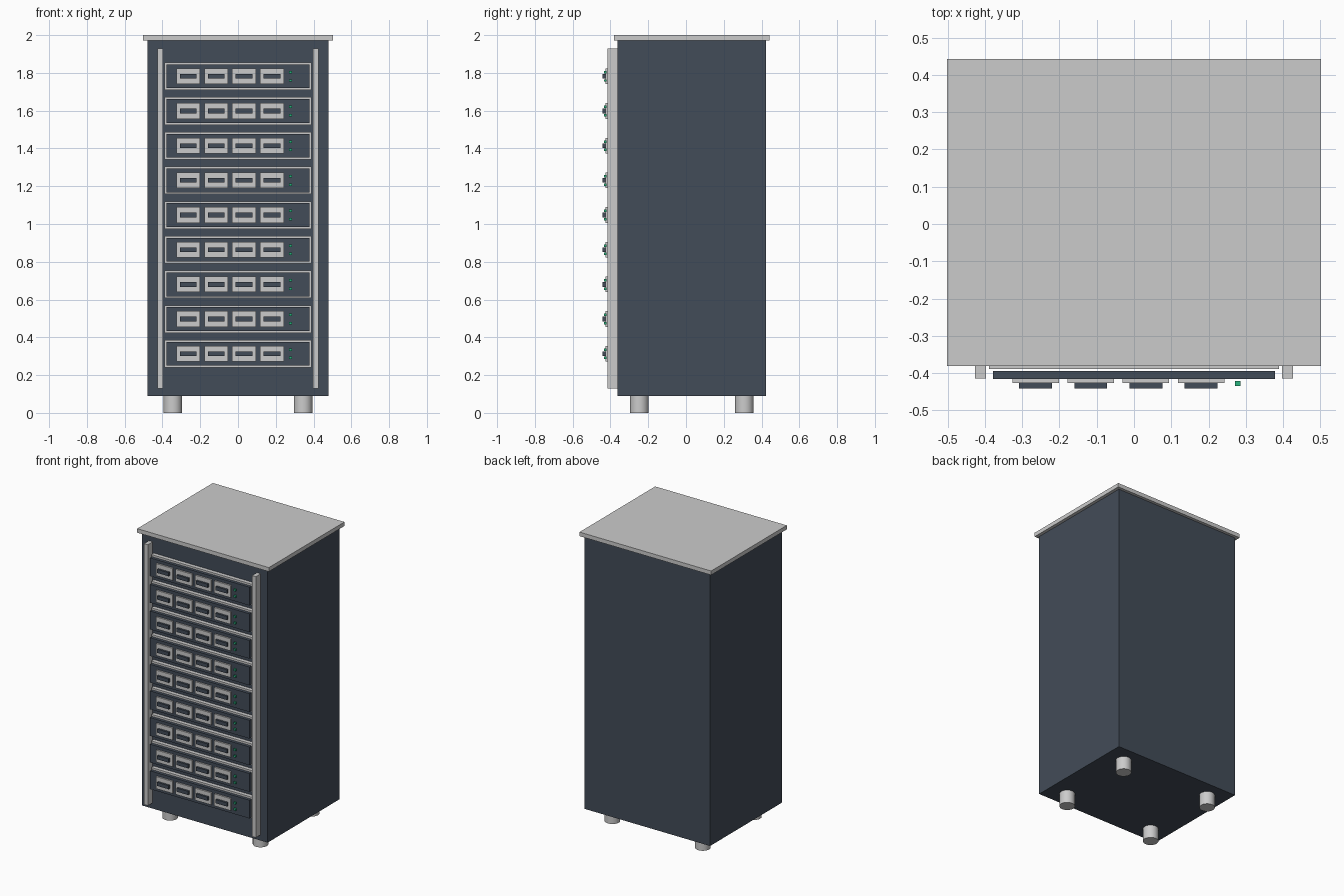
import bpy

if "Cube" in bpy.data.objects:
    bpy.data.objects.remove(bpy.data.objects["Cube"])


def material(name, color):
    m = bpy.data.materials.new(name)
    m.diffuse_color = color
    m.use_nodes = True
    m.node_tree.nodes["Principled BSDF"].inputs["Base Color"].default_value = m.diffuse_color
    return m


DARK = material("dark_metal", (0.055, 0.072, 0.098, 1))
GREEN = material("green_light", (0.02, 0.45, 0.2, 1))


def box(name, x, y, z, mat=None):
    """Box from (min, max) ranges on each axis."""
    bpy.ops.mesh.primitive_cube_add(size=1, location=[sum(r) / 2 for r in (x, y, z)])
    ob = bpy.context.object
    ob.name = name
    ob.scale = [r[1] - r[0] for r in (x, y, z)]
    bpy.ops.object.transform_apply(location=False, rotation=False, scale=True)
    if mat:
        ob.data.materials.append(mat)
    return ob


def span(centre, size):
    return (centre - size / 2, centre + size / 2)


# Cabinet and overhanging lid
MID_Y = 0.031
box("cabinet", (-0.48, 0.48), (-0.362, 0.423), (0.09, 1.972), DARK)
box("lid", (-0.502, 0.502), (-0.381, 0.443), (1.972, 2.0))

# Feet and front rails on both sides
for side in (-1, 1):
    box("front_rail", span(side * 0.412, 0.029), (-0.415, -0.362), (0.13, 1.93))
    for end in (-1, 1):
        bpy.ops.mesh.primitive_cylinder_add(
            vertices=24, radius=0.049, depth=0.09,
            location=(side * 0.345, MID_Y + end * 0.278, 0.045))
        bpy.context.object.name = "foot"
        bpy.ops.object.shade_smooth_by_angle()

# Nine server units: backing plate, front panel, drive bays, status lights
for i in range(9):
    z = 0.313 + i * 0.1836
    box("unit_plate", span(0, 0.778), (-0.389, -0.362), span(z, 0.146))
    box("unit_panel", span(0, 0.758), (-0.416, -0.395), span(z, 0.126), DARK)
    for k in range(4):
        x = -0.264 + k * 0.148
        box("drive_bay", span(x, 0.125), (-0.427, -0.416), span(z, 0.083))
        box("drive_handle", span(x, 0.088), (-0.441, -0.427), span(z, 0.025), DARK)
    for dz in (-0.022, 0.022):
        box("status_light", span(0.278, 0.015), (-0.435, -0.422), span(z + dz, 0.013), GREEN)
